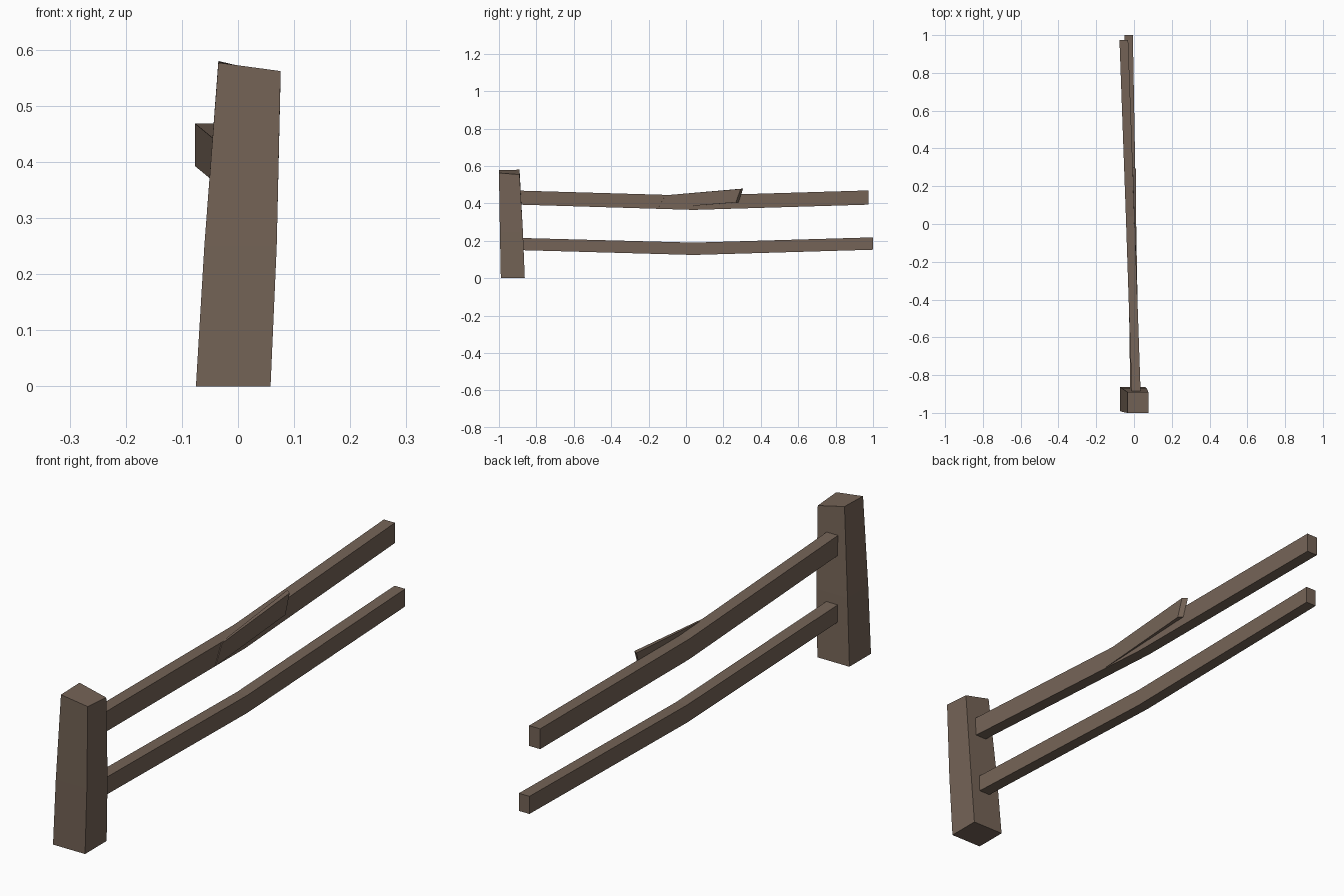
import bpy

if "Cube" in bpy.data.objects:
    bpy.data.objects.remove(bpy.data.objects["Cube"])

wood = bpy.data.materials.new("weathered_brown_wood")
wood.diffuse_color = (0.178, 0.127, 0.095, 1)
wood.use_nodes = True
wood.node_tree.nodes["Principled BSDF"].inputs["Base Color"].default_value = wood.diffuse_color


def loft(name, rings):
    """Join matching four-point rings into a closed beam."""
    n = len(rings[0])
    verts = [p for r in rings for p in r]
    faces = [tuple(range(n))[::-1],
             tuple(range(n * (len(rings) - 1), n * len(rings)))]
    for k in range(len(rings) - 1):
        for i in range(n):
            j = (i + 1) % n
            faces.append((k * n + i, k * n + j, (k + 1) * n + j, (k + 1) * n + i))
    mesh = bpy.data.meshes.new(name)
    mesh.from_pydata(verts, [], faces)
    mesh.materials.append(wood)
    obj = bpy.data.objects.new(name, mesh)
    bpy.context.collection.objects.link(obj)
    return obj


def flat_ring(x0, x1, y0, y1, zs):
    return [(x0, y0, zs[0]), (x1, y0, zs[1]), (x1, y1, zs[2]), (x0, y1, zs[3])]


def rail_ring(y, x0, x1, z0, z1):
    return [(x1, y, z0), (x0, y, z0), (x0, y, z1), (x1, y, z1)]


# leaning, tapered post with a slanted top
loft("post", [
    flat_ring(-0.075, 0.058, -0.99, -0.862, [0] * 4),
    flat_ring(-0.06, 0.069, -0.995, -0.872, [0.25] * 4),
    flat_ring(-0.035, 0.076, -1.0, -0.89, [0.577, 0.562, 0.554, 0.58]),
])

# two sagging rails
loft("upper_rail", [
    rail_ring(-0.89, -0.012, 0.035, 0.393, 0.468),
    rail_ring(0.04, -0.043, 0.003, 0.365, 0.441),
    rail_ring(0.975, -0.077, -0.031, 0.393, 0.469),
])
loft("lower_rail", [
    rail_ring(-0.89, -0.02, 0.027, 0.15, 0.215),
    rail_ring(0.04, -0.033, 0.011, 0.124, 0.19),
    rail_ring(1.0, -0.05, -0.006, 0.152, 0.218),
])

# splinter peeling up from the side of the upper rail
loft("splinter", [
    [(0.0115, -0.15, 0.372), (0.005, -0.15, 0.373),
     (0.005, -0.11, 0.443), (0.0115, -0.11, 0.443)],
    [(0.010, 0.267, 0.405), (-0.008, 0.283, 0.406),
     (-0.008, 0.305, 0.479), (0.010, 0.292, 0.477)],
])
